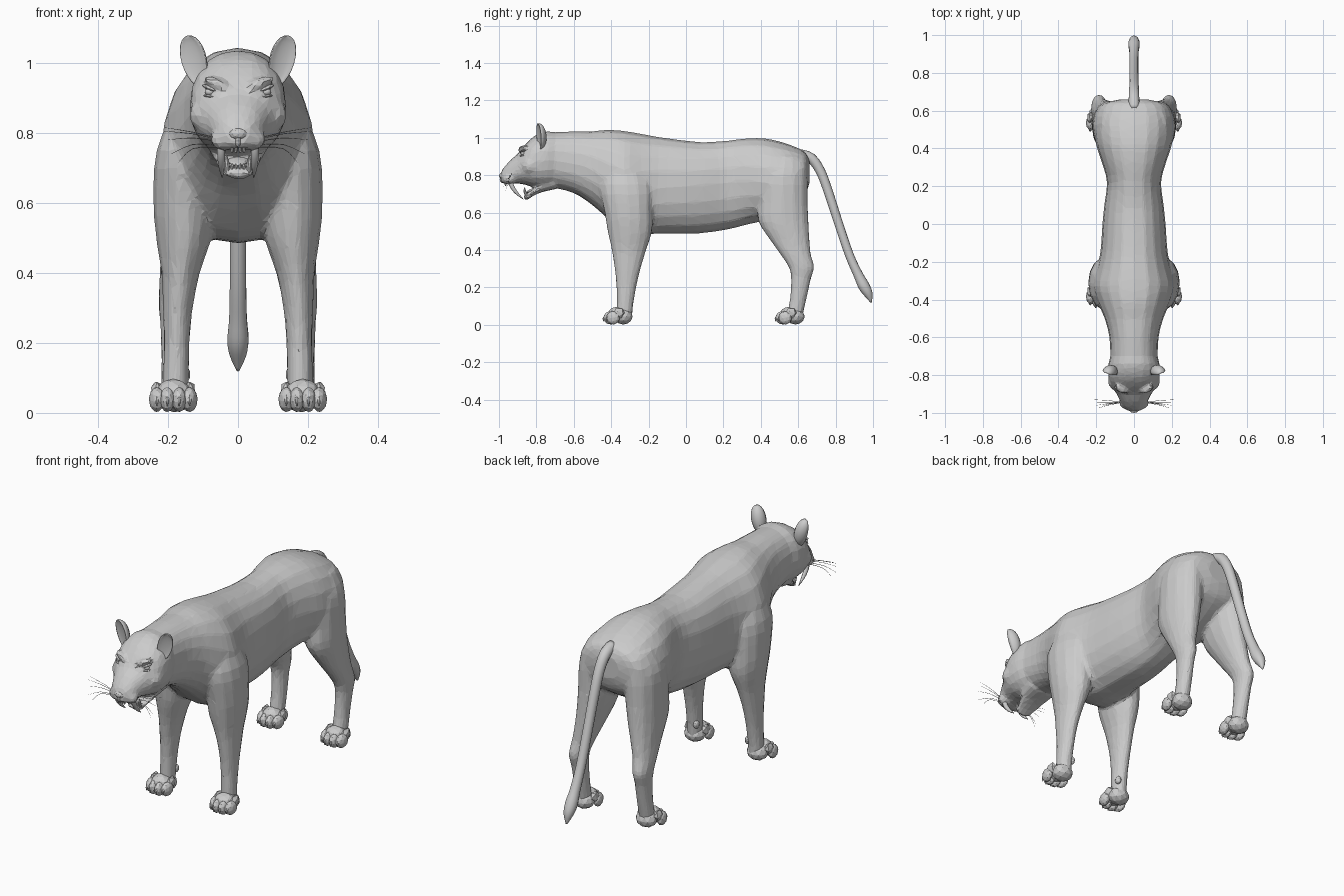
import bpy, bmesh, math
from mathutils import Vector, Matrix, Euler


def spline(secs, k=3):
    # Catmull-Rom interpolation between section tuples
    out = []
    for i in range(len(secs) - 1):
        p = [secs[max(0, min(len(secs) - 1, i + d))] for d in (-1, 0, 1, 2)]
        for j in range(k):
            t = j / k
            out.append([0.5 * (2 * b + (c - a) * t + (2 * a - 5 * b + 4 * c - d) * t * t
                               + (3 * b - a - 3 * c + d) * t ** 3) for a, b, c, d in zip(*p)])
    return out + [list(secs[-1])]


def loft(bm, rings):
    loops = [[bm.verts.new(p) for p in r] for r in rings]
    n = len(loops[0])
    for a, b in zip(loops, loops[1:]):
        for i in range(n):
            bm.faces.new((a[i], a[(i + 1) % n], b[(i + 1) % n], b[i]))
    bm.faces.new(loops[0])
    bm.faces.new(loops[-1])


def spow(v, p):
    return math.copysign(abs(v) ** p, v)


def trunk(bm, secs, n=20, p=0.9):
    # sections: y, half width, top z, bottom z, z of widest point
    rings = []
    for y, w, top, bot, mid in spline(secs):
        ring = []
        for i in range(n):
            a = 2 * math.pi * i / n
            c = spow(math.cos(a), p)
            ring.append((w * spow(math.sin(a), p), y, mid + c * ((top - mid) if c > 0 else (mid - bot))))
        rings.append(ring)
    loft(bm, rings)


def limb(bm, secs, side, n=14):
    # sections: z, centre x, centre y, x radius, y radius
    loft(bm, [[(side * (x + rx * math.cos(2 * math.pi * i / n)), y + ry * math.sin(2 * math.pi * i / n), z)
               for i in range(n)] for z, x, y, rx, ry in spline(secs)])


def blob(bm, loc, size, rot=(0, 0, 0), sub=2):
    m = Matrix.Translation(loc) @ Euler(rot).to_matrix().to_4x4() @ Matrix.Diagonal((*size, 1))
    bmesh.ops.create_icosphere(bm, subdivisions=sub, radius=1, matrix=m)


def tube(bm, pts, n=8):
    # points: x, y, z, radius
    pts = spline(pts)
    rings = []
    for i, q in enumerate(pts):
        d = (Vector(pts[min(i + 1, len(pts) - 1)][:3]) - Vector(pts[max(i - 1, 0)][:3])).normalized()
        u = d.cross(Vector((0.3, 1, 0.1))).normalized()
        v = d.cross(u)
        rings.append([Vector(q[:3]) + q[3] * (u * math.cos(2 * math.pi * j / n) + v * math.sin(2 * math.pi * j / n))
                      for j in range(n)])
    loft(bm, rings)


def finish(name, bm, mirror=False, smooth=False):
    bmesh.ops.recalc_face_normals(bm, faces=bm.faces)
    me = bpy.data.meshes.new(name)
    bm.to_mesh(me)
    bm.free()
    ob = bpy.data.objects.new(name, me)
    bpy.context.collection.objects.link(ob)
    if smooth:
        me.polygons.foreach_set("use_smooth", [True] * len(me.polygons))
    if mirror:
        ob.modifiers.new("Mirror", 'MIRROR').use_clip = False
    return ob


# Torso and neck
bm = bmesh.new()
trunk(bm, [(-.72, .125, 1.03, .735, .88), (-.6, .13, 1.035, .705, .86), (-.5, .155, 1.035, .64, .83),
           (-.42, .19, 1.043, .57, .77), (-.33, .22, 1.037, .50, .72), (-.24, .2, 1.022, .485, .71),
           (-.15, .178, 1.005, .487, .73), (0, .167, .985, .487, .74), (.1, .157, .977, .492, .75),
           (.22, .143, .985, .51, .76), (.32, .168, .997, .535, .77), (.42, .2, .997, .56, .76),
           (.52, .21, .975, .61, .76), (.6, .195, .945, .66, .77), (.64, .155, .92, .7, .8),
           (.66, .07, .88, .76, .82)])
# Skull and upper muzzle
trunk(bm, [(-.66, .11, 1.02, .74, .88), (-.74, .135, 1.035, .73, .88), (-.81, .135, 1.01, .735, .87),
           (-.86, .118, .965, .75, .85), (-.9, .092, .915, .755, .83), (-.94, .072, .88, .755, .81),
           (-.975, .052, .84, .755, .79), (-.99, .03, .815, .765, .785)])
# Open lower jaw
trunk(bm, [(-.7, .085, .8, .725, .76), (-.77, .075, .77, .71, .74), (-.82, .057, .725, .688, .705),
           (-.85, .045, .705, .668, .69), (-.868, .03, .697, .675, .686)])
for s in (-1, 1):
    limb(bm, [(.9, .10, -.33, .07, .08), (.75, .145, -.32, .088, .14), (.6, .155, -.307, .087, .13),
              (.5, .155, -.3, .079, .12), (.4, .164, -.305, .055, .093), (.3, .172, -.312, .043, .07),
              (.2, .175, -.319, .037, .053), (.1, .177, -.327, .037, .044), (.03, .178, -.33, .036, .042)], s)
    limb(bm, [(.9, .1, .53, .07, .09), (.8, .125, .52, .09, .13), (.65, .137, .518, .085, .135),
              (.55, .147, .522, .076, .135), (.45, .162, .557, .06, .105), (.38, .175, .585, .05, .083),
              (.31, .185, .617, .042, .069), (.25, .185, .615, .037, .054), (.15, .183, .602, .036, .045),
              (.08, .183, .588, .037, .043), (.03, .183, .58, .036, .04)], s)
    blob(bm, (s * .038, -.945, .78), (.043, .038, .032))                     # whisker pad
    blob(bm, (s * .068, -.875, .945), (.042, .02, .014), (0, -s * .3, s * .5))  # brow
    blob(bm, (s * .095, -.83, .85), (.045, .05, .05))                        # cheek
body = finish("body", bm)
rm = body.modifiers.new("Fuse", 'REMESH')
rm.mode, rm.voxel_size = 'VOXEL', 0.01
sm = body.modifiers.new("Relax", 'SMOOTH')
sm.factor, sm.iterations = 0.5, 4
dec = body.modifiers.new("Facets", 'DECIMATE')
dec.ratio = 0.07

# Paws with toes and claws
for name, y0 in (("front_paw", -.335), ("hind_paw", .585)):
    bm = bmesh.new()
    blob(bm, (.182, y0, .045), (.055, .05, .043))
    blob(bm, (.184, y0 - .035, .055), (.052, .05, .042))
    for i, dx in enumerate((-.047, -.017, .017, .047)):
        dy = -.07 if i in (1, 2) else -.055
        x = .185 + dx
        blob(bm, (x, y0 + dy, .038), (.022, .037, .036), (.2, 0, -dx * 4))
        blob(bm, (x, y0 + dy + .03, .062), (.018, .035, .03), (.5, 0, 0), 1)
        tube(bm, [(x, y0 + dy - .026, .045, .007), (x, y0 + dy - .036, .034, .005),
                  (x, y0 + dy - .036, .018, .001)], 6)
    for v in bm.verts:
        v.co.z = max(v.co.z, 0.0)
    finish(name, bm, mirror=True)

# Dew claws on the inner front wrists
bm = bmesh.new()
blob(bm, (.15, -.3, .11), (.014, .018, .022))
finish("dew_claw", bm, mirror=True)

# Tail with tuft
bm = bmesh.new()
tube(bm, [(0, .61, .91, .03), (0, .67, .89, .028), (0, .72, .82, .026), (0, .765, .7, .025), (0, .82, .53, .024),
          (0, .875, .37, .024), (0, .92, .27, .026), (0, .95, .21, .031), (0, .975, .165, .024),
          (0, .99, .12, .004)], 12)
finish("tail", bm, smooth=True)

# Cupped ears
bm = bmesh.new()
bmesh.ops.create_uvsphere(bm, u_segments=16, v_segments=12, radius=1)
for v in bm.verts:
    if v.co.y < -0.05:
        v.co.y = -0.25 * v.co.y - 0.08
    v.co.x *= 1 + 0.12 * v.co.z
ear = (Matrix.Translation((.126, -.787, 1.005)) @ Euler((.12, .22, .35)).to_matrix().to_4x4()
       @ Matrix.Diagonal((.037, .042, .075, 1)))
bm.transform(ear)
finish("ear", bm, mirror=True, smooth=True)

# Eyes and lids
bm = bmesh.new()
blob(bm, (.08, -.872, .917), (.015, .012, .011))
finish("eye", bm, mirror=True, smooth=True)
bm = bmesh.new()
blob(bm, (.081, -.872, .928), (.026, .014, .006), (0, -.35, .5))
blob(bm, (.08, -.875, .905), (.022, .012, .005), (0, -.1, .5))
finish("eyelid", bm, mirror=True)

# Nose
bm = bmesh.new()
blob(bm, (0, -.983, .797), (.027, .017, .017))
blob(bm, (0, -.982, .778), (.01, .014, .02))
finish("nose", bm)

# Sabre fangs, lower canines and incisors
bm = bmesh.new()
tube(bm, [(.047, -.94, .775, .013), (.048, -.93, .74, .012), (.047, -.905, .705, .009),
          (.045, -.87, .672, .0015)])
finish("upper_fang", bm, mirror=True, smooth=True)
bm = bmesh.new()
tube(bm, [(.03, -.852, .69, .009), (.032, -.862, .715, .007), (.032, -.862, .738, .001)])
for x in (.006, .017):
    blob(bm, (x, -.86, .703), (.005, .005, .01), sub=1)
    blob(bm, (x, -.965, .752), (.005, .005, .011), sub=1)
finish("small_tooth", bm, mirror=True)

# Tongue
bm = bmesh.new()
blob(bm, (0, -.815, .722), (.03, .045, .01), (.35, 0, 0))
finish("tongue", bm)

# Whiskers
bm = bmesh.new()
for z, x, y in ((.815, .21, -.93), (.805, .215, -.945), (.78, .2, -.96), (.74, .19, -.975), (.715, .17, -.965)):
    z0 = .775 + (z - .775) * .25
    tube(bm, [(.06, -.945, z0, .0014), (.13, (y - .94) / 2, z0 + (z - z0) * .3 + .008, .0012),
              (x, y, z, .0004)], 4)
finish("whisker", bm, mirror=True)
